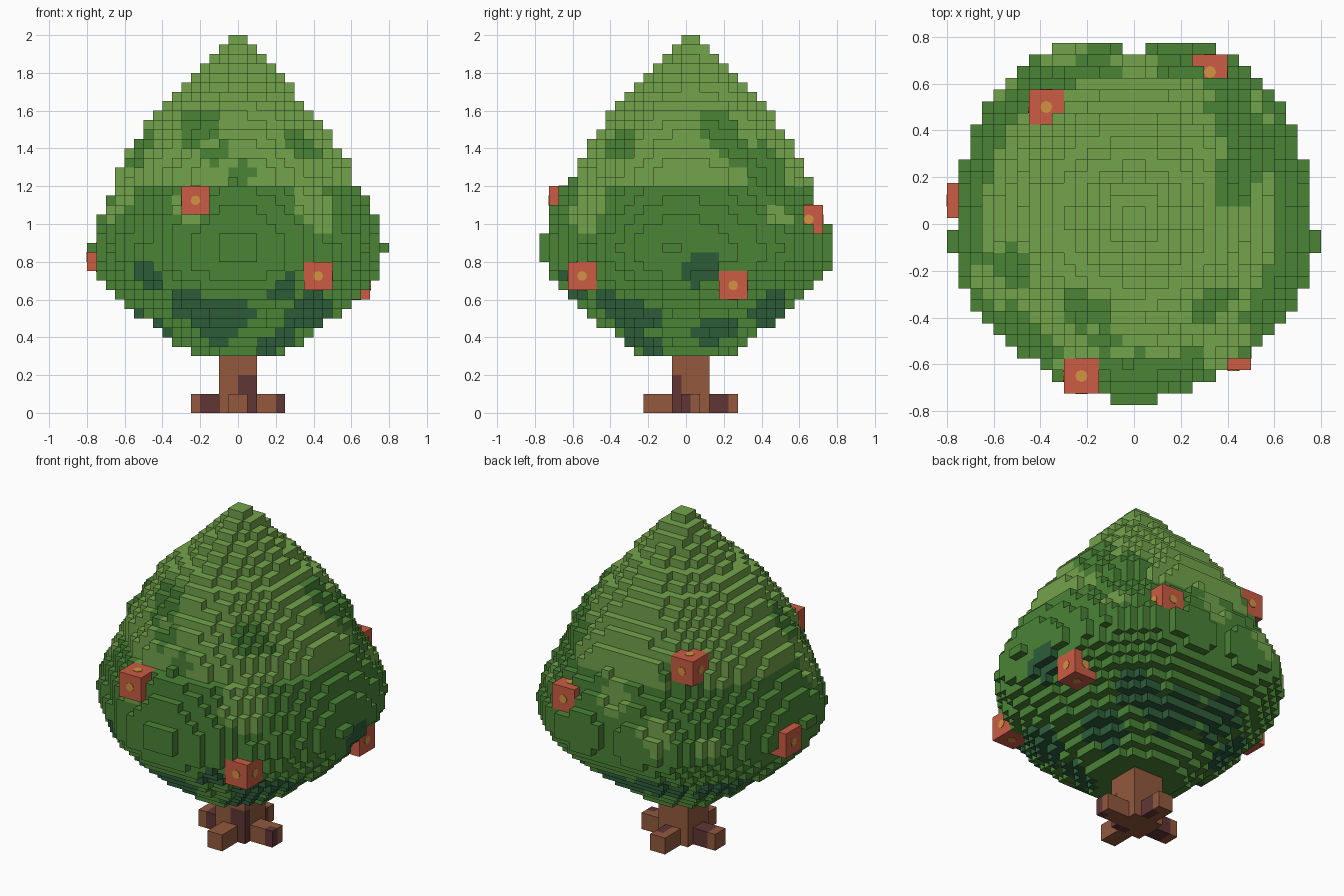
import bpy, bmesh, math
from mathutils import Vector

if "Cube" in bpy.data.objects:
    bpy.data.objects.remove(bpy.data.objects["Cube"])

S = 0.05  # block size


def material(name, rgb):
    lin = [((c / 255 + 0.055) / 1.055) ** 2.4 for c in rgb] + [1]
    m = bpy.data.materials.new(name)
    m.use_nodes = True
    m.diffuse_color = lin
    bsdf = next(n for n in m.node_tree.nodes if n.type == 'BSDF_PRINCIPLED')
    bsdf.inputs["Base Color"].default_value = lin
    bsdf.inputs["Roughness"].default_value = 0.9
    return m


LEAVES = [material("light_green", (115, 163, 75)),
          material("leaf_green", (74, 131, 54)),
          material("dark_green", (45, 92, 58))]
WOOD = [material("bark_brown", (147, 89, 62)),
        material("dark_bark", (96, 54, 54))]
FRUIT = [material("fruit_red", (203, 92, 68)),
         material("fruit_yellow", (212, 148, 66))]


def link(bm, name, mats):
    me = bpy.data.meshes.new(name)
    bm.to_mesh(me)
    bm.free()
    for m in mats:
        me.materials.append(m)
    ob = bpy.data.objects.new(name, me)
    bpy.context.scene.collection.objects.link(ob)
    return ob


def centre(c):
    return Vector(((c[0] + 0.5) * S, c[1] * S, (c[2] + 0.5) * S))


def blocks(name, cells, mats, covered=()):
    """Build the outer faces of a set of blocks: {(i, j, k): material index}."""
    bm = bmesh.new()
    corners = {}

    def vert(p):
        key = tuple(round(a / S * 2) for a in p)
        if key not in corners:
            corners[key] = bm.verts.new(p)
        return corners[key]

    for cell, mat in cells.items():
        for axis in range(3):
            for side in (-1, 1):
                other = list(cell)
                other[axis] += side
                if tuple(other) in cells or tuple(other) in covered:
                    continue
                n, u = Vector(), Vector()
                n[axis] = side
                u[(axis + 1) % 3] = 1
                v = n.cross(u)
                mid = centre(cell) + n * S / 2
                quad = [vert(mid + (u * a + v * b) * S / 2)
                        for a, b in ((-1, -1), (1, -1), (1, 1), (-1, 1))]
                bm.faces.new(quad).material_index = mat
    return link(bm, name, mats)


def lerp(points, t):
    for (a, p), (b, q) in zip(points, points[1:]):
        if t <= b:
            return p + (q - p) * (t - a) / (b - a)
    return points[-1][1]


# Fruit positions, three blocks wide each
fruits = [(-.225, -.65, 1.125), (.425, -.55, .725), (.625, .25, .675),
          (.325, .65, 1.025), (-.375, .5, 1.325), (-.725, .1, .825)]
fruit_cells = set()
for x, y, z in fruits:
    i, j, k = round(x / S - .5), round(y / S), round(z / S - .5)
    fruit_cells |= {(i + a, j + b, k + c) for a in (-1, 0, 1)
                    for b in (-1, 0, 1) for c in (-1, 0, 1)}

# Crown radius by height, and its lobes by angle away from the back
profile = [(.3, .25), (.4, .38), (.5, .52), (.7, .73), (.78, .78), (.85, .80),
           (.95, .785), (1.05, .74), (1.19, .67), (1.21, .645), (1.3, .635),
           (1.4, .57), (1.6, .43), (1.8, .215), (2.0, .06)]
lobes = [(0, .92), (8, 1), (25, 1.07), (40, 1.05), (62, 1.0), (80, .965),
         (97, 1), (112, .985), (135, .925), (180, .98)]


def crown_radius(dx, dy, z):
    turn = math.degrees(math.atan2(abs(dx), dy))
    fade = .3 + .7 * math.exp(-((z - .87) / .2) ** 2)
    return lerp(profile, z) * (1 + (lerp(lobes, turn) - 1) * fade)


# Round leaf patches on the crown surface: angle, height, radius
light_spots = [(-51, 1.1, .14), (-113, 1.12, .11), (42, 1.05, .07),
               (-157, 1.12, .11), (114, .97, .11), (134, .9, .08), (90, 1.1, .1)]
leaf_spots = [(-119, 1.54, .13), (-103, 1.41, .09), (-88, 1.27, .1),
              (-45, 1.45, .12), (-160, 1.4, .12), (22, 1.53, .13),
              (29, 1.38, .1), (45, 1.3, .16), (125, 1.27, .12)]
dark_spots = [(-134, .71, .1), (-119, .53, .13), (-97, .5, .15),
              (-108, .4, .1), (-67, .65, .09), (-44, .53, .13), (-50, .36, .12),
              (8, .75, .115), (-28, .48, .11), (25, .42, .13), (53, .54, .12),
              (78, .48, .15), (110, .53, .15), (146, .5, .14), (-169, .47, .12)]
patches = []
for mat, spots in enumerate((light_spots, leaf_spots, dark_spots)):
    for angle, z, size in spots:
        a = math.radians(angle)
        d = Vector((math.cos(a), math.sin(a), 0))
        patches.append((d * crown_radius(d.x, d.y, z) + Vector((0, 0, z)), size, mat))

crown = {}
for k in range(6, 40):
    z = (k + .5) * S
    # the upper cone leans slightly back
    cx, cy = (-.015, .025) if 1.2 < z < 1.7 else (0, .025) if z > 1.2 else (0, 0)
    for i in range(-18, 18):
        for j in range(-18, 19):
            c = centre((i, j, k))
            dx, dy = c.x - cx, c.y - cy
            if math.hypot(dx, dy) > crown_radius(dx, dy, z) - .012:
                continue
            if (i, j, k) in fruit_cells:
                continue
            mat = 0 if z > 1.2 else 1
            for p, size, m in patches:
                if (c - p).length < size:
                    mat = m
            crown[i, j, k] = mat
blocks("leaf_crown", crown, LEAVES, fruit_cells)

# Trunk with four short roots, dark bark in a few spots
trunk = {}
for k in range(7):
    for i in range(-5, 5):
        for j in range(-4, 6):
            in_x, in_y = -2 <= i <= 1, -1 <= j <= 2
            root = k < 2 and (i in (-1, 0) or j in (0, 1))
            if not ((in_x and in_y) or (root and (in_x or in_y))):
                continue
            trunk_spot = i in (0, 1) and j == -1 and k < 4
            root_spot = k < 2 and (i in (-4, -3) or j in (3, 4) and i >= 0
                                   or i == 4 and j == 0)
            trunk[i, j, k] = int(trunk_spot or root_spot)
blocks("trunk_and_roots", trunk, WOOD)

# Fruit cubes with a small round spot on each face
for n, pos in enumerate(fruits):
    bm = bmesh.new()
    bmesh.ops.create_cube(bm, size=3 * S)
    for axis in range(3):
        for side in (-1, 1):
            d = Vector()
            d[axis] = side
            rot = d.to_track_quat('Z', 'Y').to_matrix().to_4x4()
            rot.translation = d * (1.5 * S + .001)
            res = bmesh.ops.create_cone(bm, cap_ends=True, segments=8, radius1=.026,
                                        radius2=.026, depth=.004, matrix=rot)
            for f in {f for v in res["verts"] for f in v.link_faces}:
                f.material_index = 1
    link(bm, "fruit_%d" % (n + 1), FRUIT).location = pos
